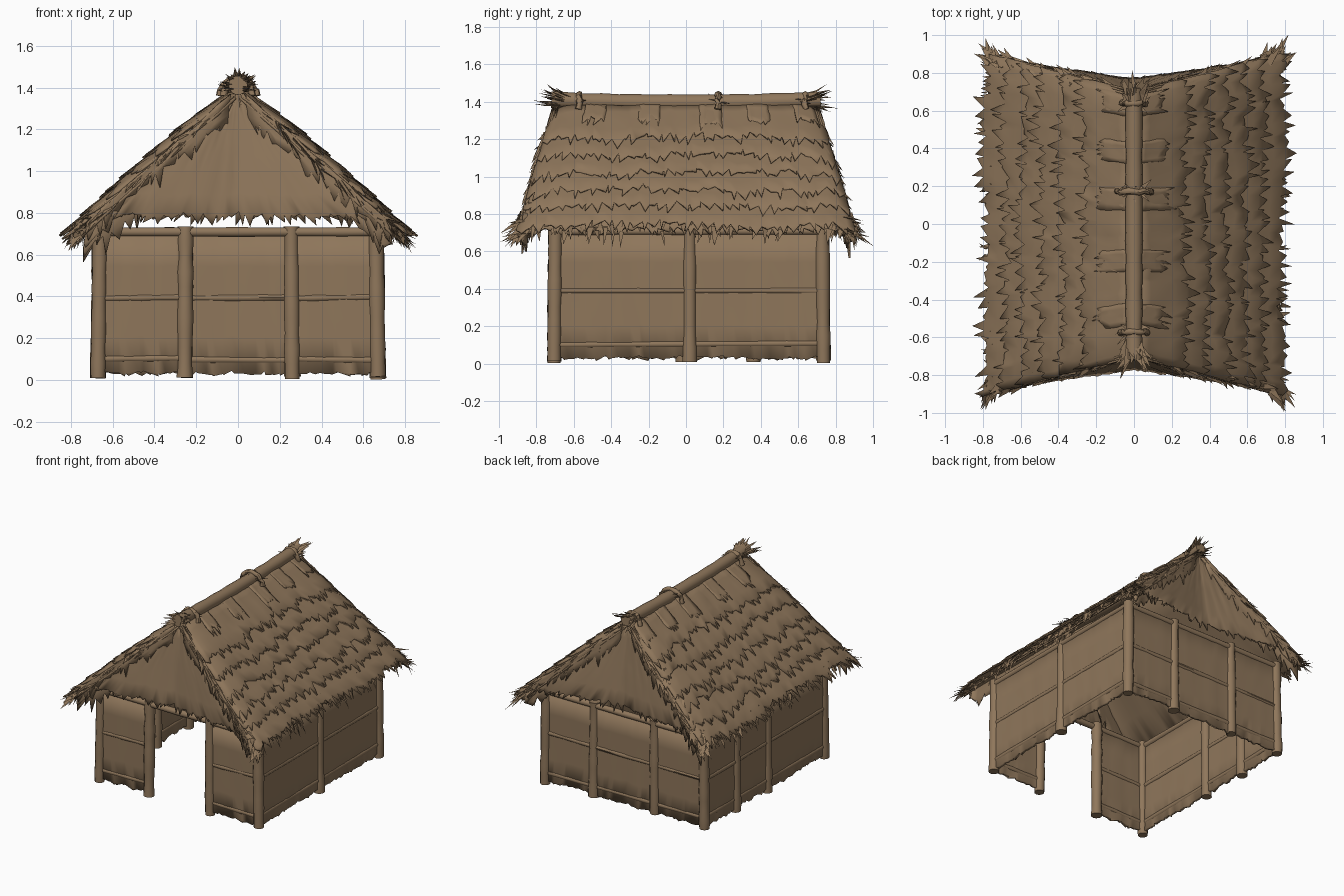
import bpy, bmesh, math, random
from mathutils import Vector as V

if "Cube" in bpy.data.objects:
    bpy.data.objects.remove(bpy.data.objects["Cube"])

random.seed(7)
R = random.uniform
straw = bpy.data.materials.new("dry_straw_brown")
straw.diffuse_color = (0.275, 0.183, 0.105, 1)
straw.use_nodes = True
straw.node_tree.nodes["Principled BSDF"].inputs["Base Color"].default_value = straw.diffuse_color


def finish(name, bm, angle=35, thick=0):
    bmesh.ops.recalc_face_normals(bm, faces=bm.faces[:])
    me = bpy.data.meshes.new(name)
    bm.to_mesh(me)
    bm.free()
    ob = bpy.data.objects.new(name, me)
    bpy.context.collection.objects.link(ob)
    me.materials.append(straw)
    bpy.ops.object.select_all(action='DESELECT')
    ob.select_set(True)
    bpy.context.view_layer.objects.active = ob
    bpy.ops.object.shade_smooth_by_angle(angle=math.radians(angle))
    if thick:
        m = ob.modifiers.new("thickness", 'SOLIDIFY')
        m.thickness = thick
        m.offset = 0
    return ob


def tube(name, pts, r, jit=0.05, sides=12):
    """Round pole through points, slightly uneven like cut wood."""
    pts = [V(p) for p in pts]
    bm = bmesh.new()
    rings = []
    for i, p in enumerate(pts):
        d = (pts[min(i + 1, len(pts) - 1)] - pts[max(i - 1, 0)]).normalized()
        a = d.cross(V((0, 0, 1)) if abs(d.z) < 0.8 else V((0, 1, 0))).normalized()
        b = d.cross(a)
        rr = r * (1 + R(-jit, jit))
        rings.append([bm.verts.new(p + rr * (math.cos(t) * a + math.sin(t) * b))
                      for t in (k * math.tau / sides for k in range(sides))])
    for q, s in zip(rings, rings[1:]):
        for k in range(sides):
            j = (k + 1) % sides
            bm.faces.new((q[k], q[j], s[j], s[k]))
    bm.faces.new(rings[0])
    bm.faces.new(rings[-1])
    return finish(name, bm, 45)


def line(a, b, n):
    return [V(a).lerp(V(b), i / n) for i in range(n + 1)]


def sheet(name, top, bot, n, tooth, thick, jit=0.005, wob=0.02, rows=4):
    """Sheet between two edge functions of u (0..1) with a ragged lower edge."""
    bm = bmesh.new()
    grid = []
    for i in range(n + 1):
        u = (i + (R(-0.35, 0.35) if 0 < i < n else 0)) / n
        t, b = top(u), bot(u)
        b = b + (b - t).normalized() * R(-wob, wob)
        grid.append([bm.verts.new(t.lerp(b, k / rows) +
                     V((R(-jit, jit), R(-jit, jit), R(-jit, jit)))) for k in range(rows + 1)])
    for p, q in zip(grid, grid[1:]):
        for k in range(rows):
            bm.faces.new((p[k], p[k + 1], q[k + 1], q[k]))
        a, b = p[rows].co, q[rows].co
        d = (a - p[0].co).normalized()
        tip = a.lerp(b, R(0.0, 1.0)) + d * tooth * R(0.1, 1.3)
        bm.faces.new((p[rows], bm.verts.new(tip), q[rows]))
    return finish(name, bm, 50, thick)


def blades(name, items):
    """Loose straw tips: thin pyramids given as (base, direction, width)."""
    bm = bmesh.new()
    for base, d, w in items:
        a = d.cross(V((0.3, 0.2, 1))).normalized()
        b = d.cross(a).normalized()
        vs = [bm.verts.new(base + o) for o in (a * w, -a * w, b * w * 0.5, d)]
        for f in ((0, 1, 2), (0, 1, 3), (1, 2, 3), (2, 0, 3)):
            bm.faces.new([vs[k] for k in f])
    return finish(name, bm, 20)


# posts with a thicker knot near foot and head
YF, YB, X = -0.705, 0.735, 0.67
posts = [(x, y) for y in (YF, YB) for x in (-X, -0.255, 0.26, X)]
posts += [(X, 0.02), (-X, 0.36), (-X, -0.02)]
for i, (x, y) in enumerate(posts):
    tube(f"post_{i}", line((x, y, R(0.0, 0.025)), (x * 0.985, y * 0.99, 0.735), 10), 0.037, 0.1)

# wall panels with ragged bottoms
walls = {"front_wall_left": ((-X, YF), (-0.255, YF)), "front_wall_right": ((0.26, YF), (X, YF)),
         "back_wall": ((-X, YB), (X, YB)), "left_wall": ((-X, YF), (-X, YB)),
         "right_wall": ((X, YF), (X, YB))}
for name, (a, b) in walls.items():
    a3, b3 = V((*a, 0)), V((*b, 0))
    n = int((b3 - a3).length / 0.045)
    sheet(name, lambda u: a3.lerp(b3, u) + V((0, 0, 0.715)),
          lambda u: a3.lerp(b3, u) + V((0, 0, 0.035)), n, 0.012, 0.02, 0.002, 0.01)
    # horizontal battens
    for z in (0.10, 0.39):
        tube(name + "_batten", line((*a, z), (*b, z + R(-0.01, 0.01)), 8), 0.017, 0.12, 8)

# top beams
for a, b in (((-X, YF), (X, YF)), ((-X, YB), (X, YB)), ((-X, YF), (-X, YB)), ((X, YF), (X, YB))):
    tube("top_beam", line((*a, 0.708), (*b, 0.708), 8), 0.022, 0.08)


# thatch roof slopes: s runs from ridge (0) to eave (1)
def half_len(s):
    return 0.71 + 0.21 * s


def slope(sx, s, v, lift=0.0):
    """Point on slope; v in -1..1 along the ridge, dipping at the gable ends."""
    e = max(0, abs(v) - 0.8) / 0.2
    lift += 0.012 * math.sin(math.pi * min(s, 1))
    return V((sx * (0.02 + 0.80 * s + 0.66 * lift), v * half_len(s),
              1.39 - 0.71 * s + 0.75 * lift - 0.035 * e * e))


for sx, side in ((-1, "left"), (1, "right")):
    sheet(side + "_roof_base", lambda u: slope(sx, 0, 2 * u - 1, -0.01),
          lambda u: slope(sx, 0.92, 2 * u - 1, -0.02), 40, 0.05, 0.012, 0.003)
    for k, b in enumerate((0.92, 0.79, 0.67, 0.54, 0.41, 0.27)):
        a = max(0, b - 0.27)
        ph = R(0, 6)
        sheet(f"{side}_thatch_row_{k}", lambda u: slope(sx, a, 2 * u - 1, 0.0),
              lambda u: slope(sx, b + 0.012 * math.sin(9 * u + ph), 2 * u - 1, 0.022),
              36, 0.07, 0.01, 0.004, 0.025)
    # short loose patches near the ridge
    for y in (-0.75, -0.35, 0.1, 0.45, 0.8):
        s1 = R(0.12, 0.18)
        sheet(side + "_top_patch", lambda u: slope(sx, 0, y + 0.16 * u, 0.004),
              lambda u: slope(sx, s1, y + 0.16 * u, 0.016), 5, 0.06, 0.008, 0.003)
    # straw tips at the gable edges, eaves and corners
    tips = []
    for sy in (-1, 1):
        for _ in range(70):
            s = R(0.12, 0.95)
            p = slope(sx, s, sy * R(0.94, 1.0), R(-0.02, 0.02))
            tips.append((p, V((sx * R(0.02, 0.08), sy * R(0.01, 0.06), -R(0.03, 0.1))), R(0.012, 0.022)))
        for _ in range(22):
            p = slope(sx, R(0.82, 0.95), sy * R(0.9, 1.0), R(-0.01, 0.02))
            tips.append((p, V((sx * R(0.0, 0.09), sy * R(0.03, 0.11), -R(0.01, 0.09))), R(0.014, 0.024)))
        p = slope(sx, 0.93, sy * 0.97)
        tips.append((p, V((sx * 0.02, sy * (0.985 - abs(p.y)), -0.03)), 0.024))
    for _ in range(80):
        p = slope(sx, R(0.86, 0.95), R(-1, 1), R(-0.02, 0.02))
        tips.append((p, V((sx * R(0.01, 0.06), R(-0.03, 0.03), -R(0.04, 0.11))), R(0.011, 0.02)))
    blades(side + "_straw_tips", tips)

# gable ends: triangular thatch plus layered edges following the slope
for sy, end in ((-1, "front"), (1, "back")):
    sheet(end + "_gable",
          lambda u: V(((2 * u - 1) * 0.03, sy * 0.69, 1.37)),
          lambda u: V(((2 * u - 1) * 0.69, sy * (0.765 + 0.1 * abs(2 * u - 1)), 0.79)),
          38, 0.045, 0.012, 0.003, 0.015, 6)
    for sx in (-1, 1):
        for k, (w, out) in enumerate(((0.30, 0.008), (0.20, 0.02), (0.11, 0.03))):
            def top(u):
                s = 0.02 + 0.86 * u
                return V((sx * (0.02 + 0.8 * s), sy * (half_len(s) - 0.035 + out), 1.385 - 0.71 * s))

            def bot(u):
                return top(u) + V((sx * 0.12, sy * 0.06, -1)) * w * (1 - 0.6 * u)
            sheet(f"{end}_gable_edge_{k}", top, bot, 14, 0.08, 0.01, 0.003, 0.03)

# ridge pole
tube("ridge_pole", [(0, y, 1.395 + 0.015 * (y / 0.7) ** 2) for y in
                    [-0.72 + 0.09 * i for i in range(17)]], 0.044, 0.06, 14)

# ties over the ridge
for y, w in ((-0.57, 0.068), (0.17, 0.09), (0.64, 0.062)):
    arc = [(w * math.cos(t), y + R(-0.006, 0.006), 1.36 + 0.082 * math.sin(t))
           for t in (math.pi * i / 10 for i in range(11))]
    tube("ridge_tie", arc, 0.017, 0.15, 8)

# straw tufts at ridge ends and ties
tufts = []
for sy in (-1, 1):
    for _ in range(34):
        t = R(0, math.tau)
        c, s = math.cos(t), math.sin(t)
        p = V((0.032 * c, sy * R(0.62, 0.71), 1.41 + 0.03 * s))
        tufts.append((p, V((0.07 * c * R(0.4, 1.1), sy * R(0.04, 0.12), 0.03 * s + R(-0.015, 0.03))), R(0.015, 0.024)))
for y in (-0.57, 0.17, 0.64):
    for _ in range(12):
        t = R(0.1, math.pi - 0.1)
        p = V((0.05 * math.cos(t), y + R(-0.03, 0.03), 1.385 + 0.045 * math.sin(t)))
        tufts.append((p, V((0.05 * math.cos(t), R(-0.05, 0.05), R(-0.02, 0.02))), R(0.008, 0.014)))
blades("ridge_tufts", tufts)
